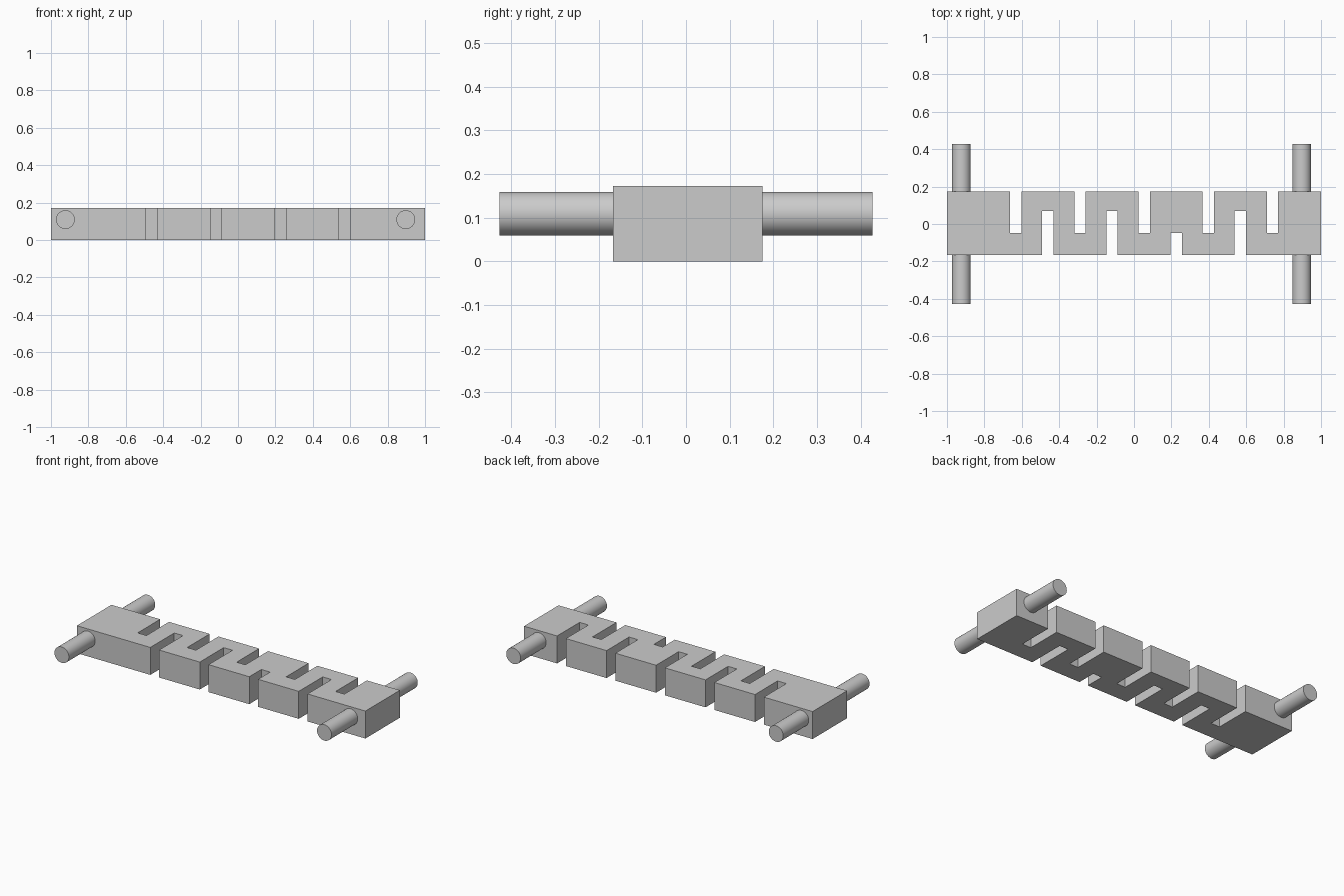
import bpy
import bmesh
import math

cube = bpy.data.objects.get("Cube")
if cube:
    bpy.data.objects.remove(cube, do_unlink=True)

grey = bpy.data.materials.new("plain_grey")
grey.use_nodes = True
colour = (0.6, 0.6, 0.6, 1.0)
grey.diffuse_color = colour
grey.node_tree.nodes["Principled BSDF"].inputs["Base Color"].default_value = colour

FRONT, BACK, HEIGHT = -0.167, 0.175, 0.172
SLOT = 0.061        # slot width
PITCH = 0.343       # spacing between slots on one side


def slot_edge(start, side, depths):
    """Outline points along one side, left to right, dipping into each slot."""
    points = []
    for i, depth in enumerate(depths):
        x = start + i * PITCH
        points += [(x, side), (x, depth), (x + SLOT, depth), (x + SLOT, side)]
    return points


# Serpentine bar: slotted outline extruded upward
front_edge = slot_edge(-0.491, FRONT, [0.07, 0.07, -0.048, 0.07])
back_edge = slot_edge(-0.662, BACK, [-0.048] * 5)
outline = [(-1, FRONT)] + front_edge + [(1, FRONT), (1, BACK)]
outline += back_edge[::-1] + [(-1, BACK)]

bm = bmesh.new()
base = bm.faces.new([bm.verts.new((x, y, 0)) for x, y in outline])
top = bmesh.ops.extrude_face_region(bm, geom=[base])["geom"]
bmesh.ops.translate(bm, vec=(0, 0, HEIGHT),
                    verts=[v for v in top if isinstance(v, bmesh.types.BMVert)])
bmesh.ops.recalc_face_normals(bm, faces=bm.faces)
mesh = bpy.data.meshes.new("serpentine_bar")
bm.to_mesh(mesh)
bm.free()
mesh.materials.append(grey)
bar = bpy.data.objects.new("serpentine_bar", mesh)
bpy.context.collection.objects.link(bar)

# Round cross rods through both ends
for name, x in (("right_rod", -0.923), ("left_rod", 0.897)):
    bpy.ops.mesh.primitive_cylinder_add(vertices=48, radius=0.05, depth=0.854,
                                        location=(x, 0, 0.109),
                                        rotation=(math.pi / 2, 0, 0))
    rod = bpy.context.object
    rod.name = name
    rod.data.materials.append(grey)
    bpy.ops.object.shade_smooth_by_angle(angle=math.radians(30))
